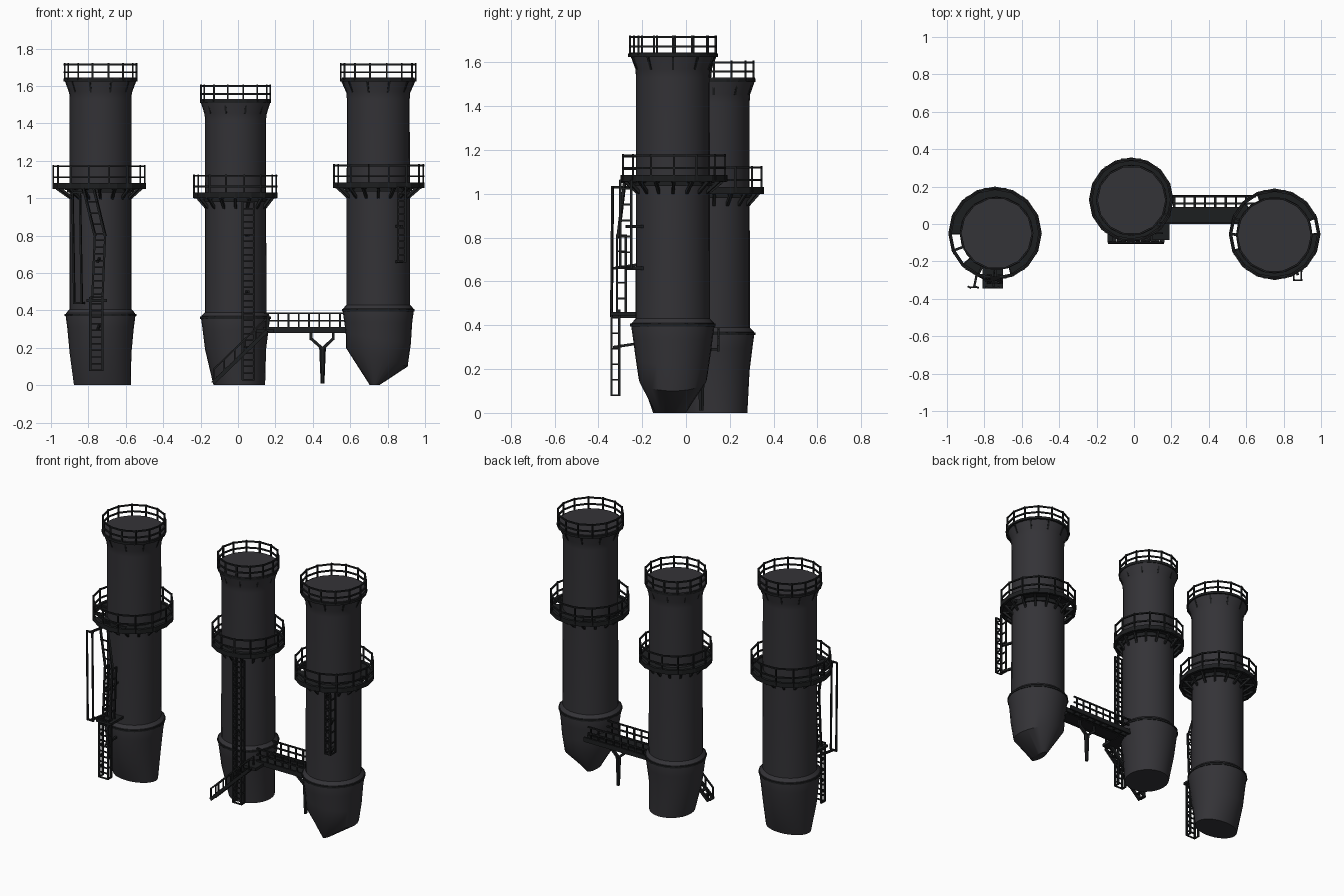
import bpy, bmesh, math
from mathutils import Vector, Matrix

cube = bpy.data.objects.get("Cube")
if cube:
    bpy.data.objects.remove(cube, do_unlink=True)


def material(name, rgb):
    m = bpy.data.materials.new(name)
    m.use_nodes = True
    m.diffuse_color = (*rgb, 1)
    m.node_tree.nodes["Principled BSDF"].inputs["Base Color"].default_value = (*rgb, 1)
    return m


SHELL = material("dark grey steel", (0.034, 0.033, 0.038))
IRON = material("black iron", (0.012, 0.013, 0.014))


def finish(bm, name, mat, smooth=False):
    bmesh.ops.recalc_face_normals(bm, faces=bm.faces)
    mesh = bpy.data.meshes.new(name)
    bm.to_mesh(mesh)
    bm.free()
    ob = bpy.data.objects.new(name, mesh)
    bpy.context.collection.objects.link(ob)
    mesh.materials.append(mat)
    if smooth:
        bpy.ops.object.select_all(action="DESELECT")
        ob.select_set(True)
        bpy.context.view_layer.objects.active = ob
        bpy.ops.object.shade_smooth_by_angle(angle=math.radians(35))
    return ob


def bar(bm, a, b, w=0.01, d=None):
    """Square bar from a to b."""
    a, b = Vector(a), Vector(b)
    v = b - a
    up = "Y" if abs(v.normalized().z) > 0.9 else "Z"
    rot = v.to_track_quat("X", up).to_matrix().to_4x4()
    size = Matrix.Diagonal((v.length + w * 0.5, w, d or w, 1))
    bmesh.ops.create_cube(bm, size=1, matrix=Matrix.Translation((a + b) / 2) @ rot @ size)


def block(bm, lo, hi):
    lo, hi = Vector(lo), Vector(hi)
    bmesh.ops.create_cube(bm, size=1, matrix=Matrix.Translation((lo + hi) / 2)
                          @ Matrix.Diagonal((*(hi - lo), 1)))


def polar(c, r, i, n, z):
    t = math.tau * i / n
    return Vector((c[0] + r * math.cos(t), c[1] + r * math.sin(t), z))


def loft(bm, rings, n=28):
    """Skin rings of (z, rx, ry, dx, dy, tilt) around a centre."""
    loops = []
    for c, z, rx, ry, tilt in rings:
        loop = []
        for i in range(n):
            u = polar((0, 0), 1, i, n, 0)
            loop.append(bm.verts.new((c[0] + rx * u.x, c[1] + ry * u.y, z + tilt * u.x)))
        loops.append(loop)
    for p, q in zip(loops, loops[1:]):
        for i in range(n):
            j = (i + 1) % n
            bm.faces.new((p[i], p[j], q[j], q[i]))
    bm.faces.new(loops[0][::-1])
    bm.faces.new(loops[-1])


def annulus(bm, c, r0, r1, z0, z1, n=16, skip=()):
    """Flat ring made of solid sectors, leaving some out."""
    for i in range(n):
        if i in skip:
            continue
        v = [bm.verts.new(polar(c, r, k, n, z)) for z in (z0, z1)
             for r, k in ((r0, i), (r1, i), (r1, i + 1), (r0, i + 1))]
        for f in ((3, 2, 1, 0), (4, 5, 6, 7), (0, 1, 5, 4), (1, 2, 6, 5), (2, 3, 7, 6), (3, 0, 4, 7)):
            bm.faces.new([v[k] for k in f])


def railing(bm, c, r, z, h, n=14):
    for i in range(n):
        bar(bm, polar(c, r, i, n, z), polar(c, r, i, n, z + h), 0.009)
        for f in (0.5, 1):
            bar(bm, polar(c, r, i, n, z + h * f - 0.005), polar(c, r, i + 1, n, z + h * f - 0.005), 0.009)


def ladder(bm, x0, x1, y, z0, z1, lean=0.0, depth=0.0, step=0.035):
    for x in (x0, x1):
        for yy in {y, y + depth}:
            bar(bm, (x + lean, yy, z0), (x, yy, z1), 0.011)
    n = int((z1 - z0) / step)
    for i in range(n + 1):
        s = lean * (1 - i / n)
        z = z0 + (z1 - z0) * i / n
        bar(bm, (x0 + s, y, z), (x1 + s, y, z), 0.008)
        if depth and i % 2 == 0:
            for x in (x0, x1):
                bar(bm, (x + s, y, z), (x + s, y + depth, z), 0.008)


def tower(label, c, r, top, rail_r, deck_z, deck_c, deck_r, band_z, feet, skip):
    # Shell with flared head, belly band and tapered foot
    bm = bmesh.new()
    rings = list(feet)
    for z, k in ((band_z - 0.06, 1.08), (band_z, 1.13), (band_z + 0.015, 1.12), (band_z + 0.035, 1.01),
                 (top - 0.19, 1.0), (top - 0.15, 1.02), (top - 0.1, 1.13), (top - 0.075, 1.15)):
        rings.append((c, z, r * k, r * k, 0))
    loft(bm, rings)
    finish(bm, label + "_shell", SHELL, True)

    # Thin band round the belly and rim under the head railing
    bm = bmesh.new()
    annulus(bm, c, r * 0.95, r * 1.16, band_z, band_z + 0.012, 20)
    annulus(bm, c, r * 1.08, rail_r, top - 0.095, top - 0.08, 20)
    for i in range(10):
        bar(bm, polar(c, r, i, 10, top - 0.15), polar(c, rail_r - 0.01, i, 10, top - 0.09), 0.01)
    finish(bm, label + "_bands", IRON)

    bm = bmesh.new()
    railing(bm, c, rail_r - 0.005, top - 0.085, 0.085)
    finish(bm, label + "_head_railing", IRON)

    # Gallery deck with kick plate, spokes and brackets
    bm = bmesh.new()
    annulus(bm, deck_c, r * 0.95, deck_r - 0.018, deck_z + 0.005, deck_z + 0.02, 16, skip)
    annulus(bm, deck_c, deck_r - 0.018, deck_r, deck_z, deck_z + 0.03)
    annulus(bm, c, r * 0.97, r * 1.08, deck_z - 0.02, deck_z + 0.015)
    for i in range(16):
        bar(bm, polar(c, r * 0.98, i, 16, deck_z), polar(deck_c, deck_r - 0.01, i, 16, deck_z + 0.005), 0.013)
        bar(bm, polar(c, r * 0.98, i, 16, deck_z - 0.05), polar(deck_c, deck_r - 0.025, i, 16, deck_z), 0.013)
    finish(bm, label + "_gallery", IRON)

    bm = bmesh.new()
    railing(bm, deck_c, deck_r - 0.006, deck_z + 0.01, 0.115)
    finish(bm, label + "_gallery_railing", IRON)


# Three towers, each with its own foot shape
A, B, C = (-0.735, -0.05), (-0.013, 0.127), (0.75, -0.06)
tower("right_tower", A, 0.165, 1.72, 0.197, 1.05, (-0.743, -0.05), 0.25, 0.37,
      [((-0.725, -0.05), 0, 0.152, 0.1, 0), (A, 0.17, 0.165, 0.16, 0)], (8, 9, 11, 12))
tower("middle_tower", B, 0.163, 1.605, 0.19, 1.0, (-0.015, 0.13), 0.226, 0.355,
      [((0.007, 0.135), 0, 0.138, 0.145, 0), (B, 0.19, 0.163, 0.163, 0)], (14,))
tower("left_tower", C, 0.168, 1.72, 0.205, 1.055, (0.752, -0.055), 0.245, 0.395,
      [((0.73, -0.07), 0, 0.025, 0.07, 0), ((0.742, -0.06), 0.15, 0.165, 0.155, -0.05),
       (C, 0.25, 0.174, 0.17, -0.03)], (0, 5, 7, 8))

# Right tower: two-stage ladder, landing and long hanging guide
bm = bmesh.new()
ladder(bm, -0.79, -0.725, -0.34, 0.08, 0.47, 0, 0.035)
ladder(bm, -0.765, -0.71, -0.315, 0.45, 0.81, -0.015, 0.04)
for x in (-0.765, -0.71):
    bar(bm, (x, -0.31, 0.8), (x - 0.06, -0.28, 1.05), 0.012)
for z in (0.86, 0.92, 0.98):
    s = (0.8 - z) * 0.24
    bar(bm, (-0.765 + s, -0.3, z), (-0.71 + s, -0.3, z), 0.008)
block(bm, (-0.81, -0.345, 0.445), (-0.7, -0.2, 0.46))
for z in (0.3, 0.66):
    bar(bm, (-0.75, -0.33, z), (-0.74, -0.2, z + 0.02), 0.012)
finish(bm, "right_tower_ladder", IRON)
bm = bmesh.new()
for x in (-0.875, -0.835):
    bar(bm, (x, -0.34, 0.44), (x - 0.01, -0.335, 1.03), 0.01)
for z in (0.44, 1.03):
    bar(bm, (-0.88, -0.338, z), (-0.835, -0.338, z), 0.01)
    bar(bm, (-0.855, -0.338, z), (-0.82, -0.17, z), 0.012)
finish(bm, "right_tower_guide", IRON)

# Middle tower: tall ladder
bm = bmesh.new()
ladder(bm, 0.025, 0.085, -0.085, 0.03, 0.98, 0, 0.03)
for z in (0.2, 0.5, 0.8):
    bar(bm, (0.055, -0.07, z), (0.04, 0.0, z), 0.012)
finish(bm, "middle_tower_ladder", IRON)

# Left tower: short ladder under the gallery
bm = bmesh.new()
ladder(bm, 0.855, 0.895, -0.3, 0.66, 1.06, 0, 0.05)
for z in (0.66, 0.85):
    bar(bm, (0.875, -0.27, z), (0.84, -0.18, z), 0.014)
finish(bm, "left_tower_ladder", IRON)

# Stair up to the bridge landing
bm = bmesh.new()
foot, head = Vector((-0.13, 0, 0.015)), Vector((0.15, 0, 0.285))
for y in (-0.1, -0.05):
    off = Vector((0, y, 0))
    rise = Vector((0, y, 0.07))
    bar(bm, foot + off, head + off, 0.012, 0.02)
    bar(bm, foot + rise, head + rise, 0.009)
    for i in range(6):
        p = foot.lerp(head, i / 5)
        bar(bm, p + off, p + rise, 0.008)
for i in range(12):
    p = foot.lerp(head, i / 11)
    block(bm, p + Vector((-0.012, -0.1, 0)), p + Vector((0.012, -0.05, 0.006)))
block(bm, (0.1, -0.085, 0.28), (0.19, 0.09, 0.3))
finish(bm, "stair", IRON)

# Bridge with plated and slatted floor, and railings on both sides
bm = bmesh.new()
block(bm, (0.14, 0.0, 0.285), (0.63, 0.09, 0.305))
for y in (0.005, 0.11, 0.148):
    bar(bm, (0.14, y, 0.295), (0.65, y, 0.295), 0.012, 0.03)
for i in range(9):
    x = 0.16 + i * 0.055
    bar(bm, (x, 0.08, 0.29), (x, 0.148, 0.29), 0.012)
    for y in (0.005, 0.148):
        bar(bm, (x, y, 0.29), (x, y, 0.385), 0.009)
for y in (0.005, 0.148):
    for z in (0.345, 0.385):
        bar(bm, (0.14, y, z), (0.62, y, z), 0.009)
finish(bm, "bridge", IRON)

# Forked bridge support
bm = bmesh.new()
loft(bm, [((0.452, 0.07), 0.01, 0.01, 0.012, 0), ((0.452, 0.07), 0.2, 0.018, 0.018, 0)], 6)
for x in (0.39, 0.51):
    bar(bm, (0.452, 0.07, 0.195), (x, 0.07, 0.25), 0.016)
    bar(bm, (x, 0.07, 0.245), (x, 0.07, 0.29), 0.014)
finish(bm, "bridge_support", IRON)
